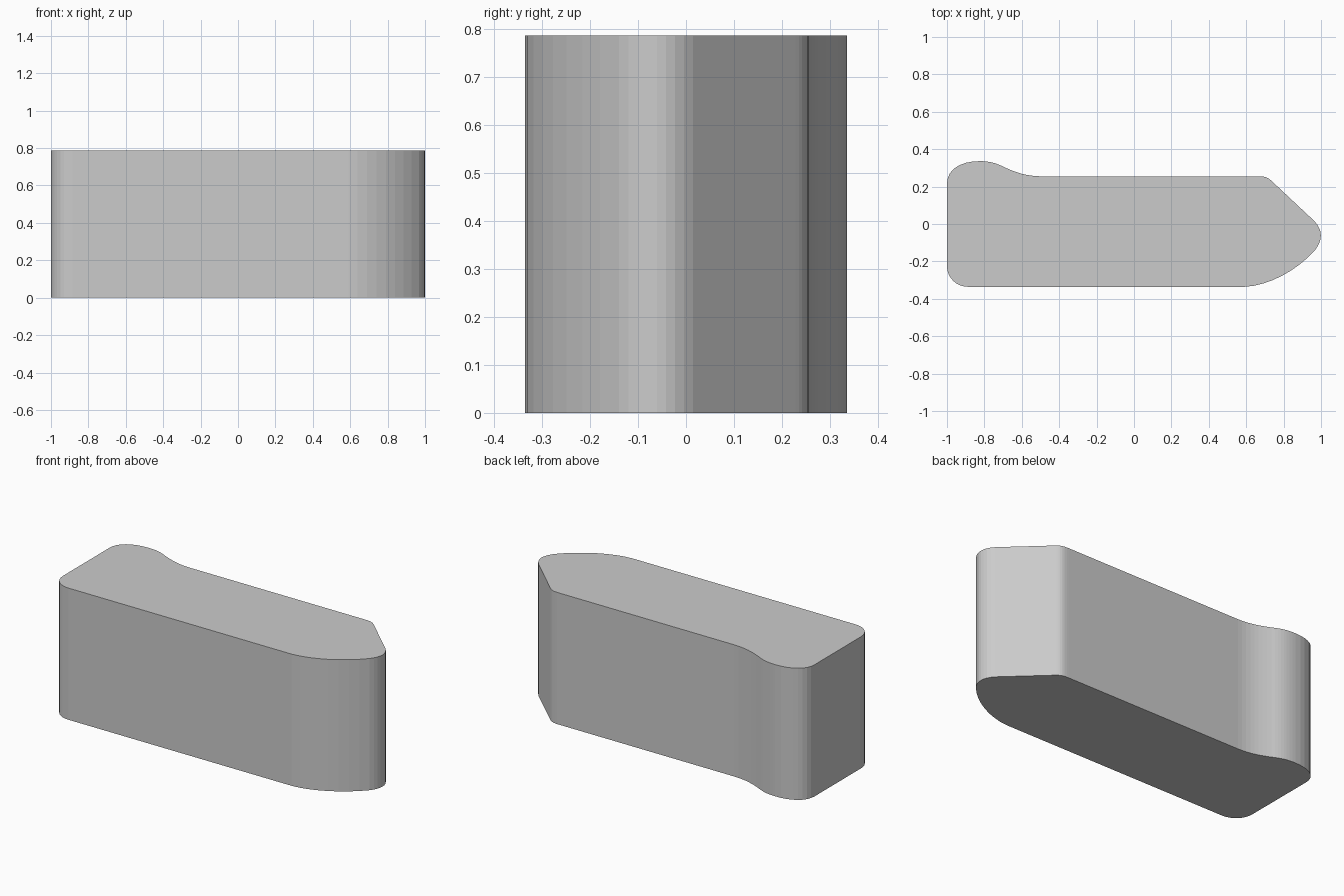
import bpy, bmesh
from mathutils import Vector
from mathutils.geometry import interpolate_bezier

if "Cube" in bpy.data.objects:
    bpy.data.objects.remove(bpy.data.objects["Cube"])

HEIGHT = 0.787

# Rounded stretches of the outline, counter-clockwise: start, handle, handle, end.
# Straight walls join the end of one stretch to the start of the next.
curves = [
    ((-1, -0.225), (-1, -0.287), (-0.95, -0.336), (-0.885, -0.336)),   # rear corner
    ((0.59, -0.336), (0.72, -0.33), (0.87, -0.25), (0.968, -0.14)),    # sweeping nose
    ((0.968, -0.14), (1.01, -0.085), (1.01, -0.035), (0.965, 0.015)),  # nose tip
    ((0.738, 0.228), (0.715, 0.25), (0.70, 0.255), (0.66, 0.255)),     # bevel corner
    ((-0.50, 0.255), (-0.575, 0.256), (-0.63, 0.275), (-0.69, 0.302)), # dip
    ((-0.69, 0.302), (-0.735, 0.325), (-0.77, 0.336), (-0.825, 0.336)),# hump front
    ((-0.825, 0.336), (-0.93, 0.336), (-1, 0.29), (-1, 0.215)),        # hump rear
]

outline = []
for curve in curves:
    for p in interpolate_bezier(*[Vector((x, y, 0)) for x, y in curve], 9):
        if not outline or (p - outline[-1]).length > 1e-4:
            outline.append(p)

# Extrude the outline into a solid block
bm = bmesh.new()
base = bm.faces.new([bm.verts.new(p) for p in outline])
top = bmesh.ops.extrude_face_region(bm, geom=[base], use_keep_orig=True)
bmesh.ops.translate(bm, vec=(0, 0, HEIGHT),
                    verts=[v for v in top["geom"] if isinstance(v, bmesh.types.BMVert)])
bmesh.ops.recalc_face_normals(bm, faces=bm.faces)
mesh = bpy.data.meshes.new("contoured_block")
bm.to_mesh(mesh)
bm.free()
block = bpy.data.objects.new("contoured_block", mesh)
bpy.context.collection.objects.link(block)
